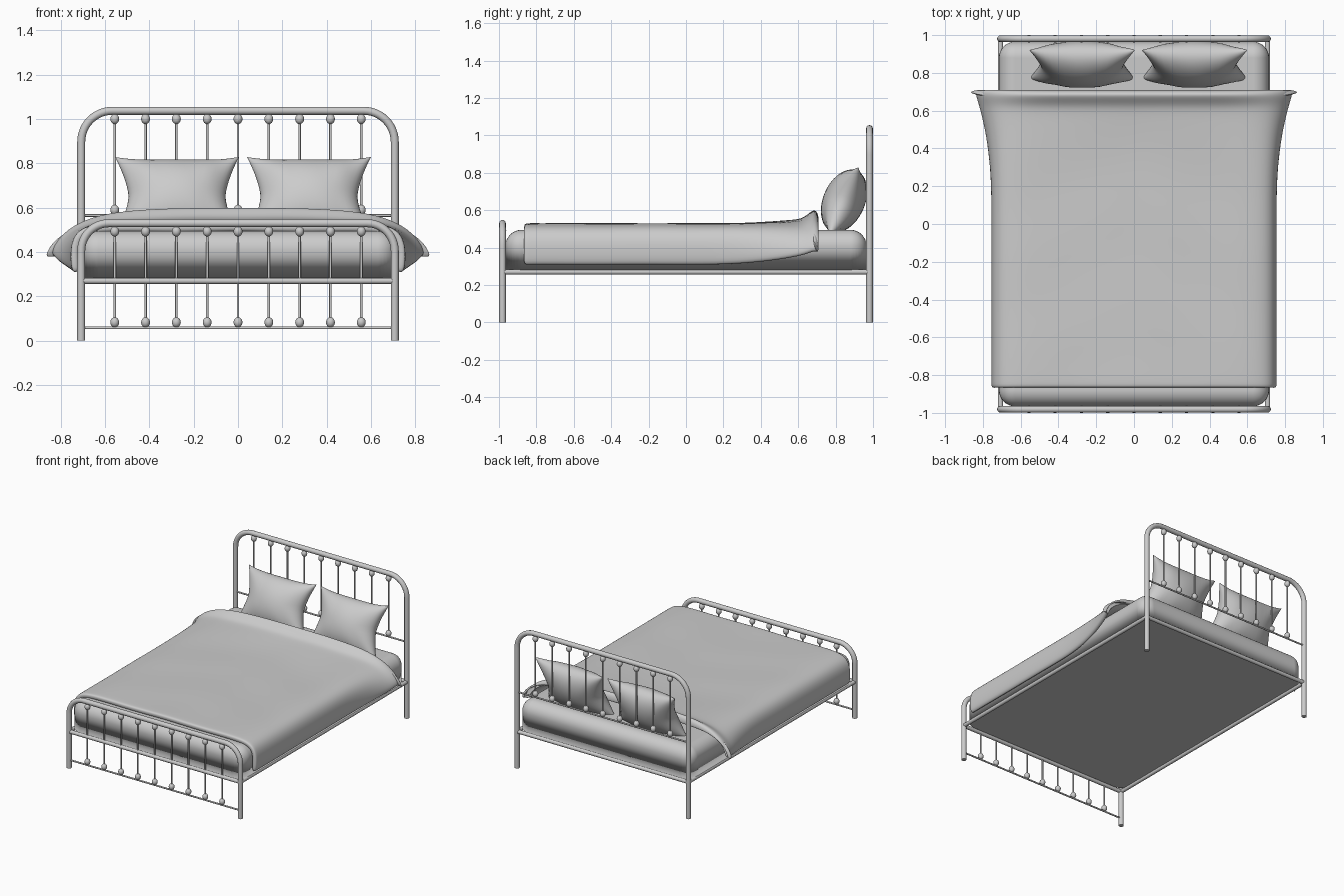
import bpy, bmesh, math
from mathutils import Vector, Matrix

if "Cube" in bpy.data.objects:
    bpy.data.objects.remove(bpy.data.objects["Cube"])

COL = bpy.context.scene.collection
LEG_X, END_Y = 0.707, 0.981


def add_mesh(name, bm):
    bmesh.ops.recalc_face_normals(bm, faces=bm.faces)
    for f in bm.faces:
        f.smooth = True
    me = bpy.data.meshes.new(name)
    bm.to_mesh(me)
    bm.free()
    ob = bpy.data.objects.new(name, me)
    COL.objects.link(ob)
    return ob


def tube(name, pts, r):
    cu = bpy.data.curves.new(name, 'CURVE')
    cu.dimensions = '3D'
    cu.bevel_depth = r
    cu.bevel_resolution = 4
    cu.use_fill_caps = True
    sp = cu.splines.new('POLY')
    sp.points.add(len(pts) - 1)
    for p, co in zip(sp.points, pts):
        p.co = (*co, 1)
    ob = bpy.data.objects.new(name, cu)
    COL.objects.link(ob)
    return ob


def knob(name, x, y, z):
    bm = bmesh.new()
    bmesh.ops.create_uvsphere(bm, u_segments=16, v_segments=10, radius=0.02)
    bmesh.ops.scale(bm, vec=(1, 1, 1.15), verts=bm.verts)
    ob = add_mesh(name, bm)
    ob.location = (x, y, z)


def bed_end(name, y, top, corner, bar_z, knob_low, knob_high):
    # arched tube forming both legs and the top rail
    cz = top - corner
    arc = []
    for i in range(13):
        a = math.pi / 2 * i / 12
        arc.append((LEG_X - corner + corner * math.cos(a), y, cz + corner * math.sin(a)))
    half = [(LEG_X, y, 0)] + arc
    tube(name + "_arch", half + [(-x, yy, z) for x, yy, z in reversed(half)], 0.018)
    # lower crossbar, spindles and knobs
    tube(name + "_crossbar", [(-LEG_X, y, bar_z), (LEG_X, y, bar_z)], 0.006)
    for i in range(9):
        x = (i - 4) * 0.139
        tube(f"{name}_spindle_{i}", [(x, y, bar_z), (x, y, top)], 0.0055)
        knob(f"{name}_knob_low_{i}", x, y, knob_low)
        knob(f"{name}_knob_high_{i}", x, y, knob_high)
    # frame rail under the mattress
    tube(name + "_rail", [(-LEG_X, y, 0.27), (LEG_X, y, 0.27)], 0.014)


bed_end("headboard", END_Y, 1.037, 0.14, 0.565, 0.59, 1.0)
bed_end("footboard", -END_Y, 0.53, 0.125, 0.058, 0.083, 0.493)
for s in (-1, 1):
    tube("side_rail", [(s * LEG_X, -END_Y, 0.27), (s * LEG_X, END_Y, 0.27)], 0.014)

# mattress: box with soft top and upright edges, flat underside
bm = bmesh.new()
bmesh.ops.create_cube(bm, size=1)
bmesh.ops.scale(bm, vec=(1.43, 1.93, 0.22), verts=bm.verts)
bmesh.ops.translate(bm, vec=(0, 0, 0.385), verts=bm.verts)
edges = [e for e in bm.edges if max(v.co.z for v in e.verts) > 0.4]
bmesh.ops.bevel(bm, geom=edges, offset=0.085, segments=8, profile=0.5, affect='EDGES')
mattress = add_mesh("mattress", bm)
mattress.data.shade_smooth()
mod = mattress.modifiers.new("normals", 'WEIGHTED_NORMAL')

# blanket: cross-section blends from a hanging drape to a flared fold at the head
DRAPE = [(0, .53), (.15, .53), (.3, .53), (.45, .53), (.57, .529), (.66, .523), (.72, .50),
         (.751, .45), (.757, .38), (.75, .305)]
FLARE = [(0, .558), (.15, .557), (.3, .556), (.45, .552), (.57, .545), (.66, .53), (.735, .505),
         (.795, .465), (.832, .42), (.842, .375)]
ROWS = [(-.868, -.004), (-.845, 0)] + [(-.75 + .1 * i, 0) for i in range(13)] + [
    (.52, 0), (.58, 0), (.625, .004), (.66, .03), (.685, .046), (.703, .03), (.71, 0), (.706, -.02)]
bm = bmesh.new()
grid = []
for y, lift in ROWS:
    f = min(max((y - 0.1) / 0.58, 0), 1)
    f = f ** 2.2
    half = []
    for (ax, az), (bx, bz) in zip(DRAPE, FLARE):
        x = ax + (bx - ax) * f
        top = max(0, 1 - max(0, x - 0.5) / 0.34)
        ripple = 0.003 * math.sin(9 * x + 5 * y) * math.cos(7 * y - 3 * x) * top
        half.append((x, az + (bz - az) * f + lift * (0.2 + 0.8 * top) + ripple))
    section = [(-x, z) for x, z in reversed(half[1:])] + half
    grid.append([bm.verts.new((x, y, z)) for x, z in section])
for a, b in zip(grid, grid[1:]):
    for i in range(len(a) - 1):
        bm.faces.new((a[i], a[i + 1], b[i + 1], b[i]))
bmesh.ops.recalc_face_normals(bm, faces=bm.faces)
mid = min(bm.faces, key=lambda f: f.calc_center_median().xy.length)
up = mid.normal.z > 0
blanket = add_mesh("blanket", bm)
mod = blanket.modifiers.new("thickness", 'SOLIDIFY')
mod.thickness = 0.035
mod.offset = -1 if up else 1
mod = blanket.modifiers.new("soften", 'SUBSURF')
mod.levels = mod.render_levels = 2


# pillows: two bulging sheets joined at the seam, with drawn-out corners
def pillow(name, x):
    n, w, h, t = 24, 0.28, 0.195, 0.112
    bm = bmesh.new()
    for side in (-1, 1):
        rows = []
        for j in range(n + 1):
            v = math.sin(math.pi / 2 * (2 * j / n - 1))
            row = []
            for i in range(n + 1):
                u = math.sin(math.pi / 2 * (2 * i / n - 1))
                px = w * u * (1 - 0.22 * (1 - abs(v) ** 1.5))
                py = h * v * (1 - 0.10 * (1 - u ** 4))
                bulge = max(0, (1 - u * u) * (1 - v * v)) ** 0.5
                pucker = 1 + 0.08 * math.sin(11 * u + 3 * v) * abs(u * v)
                row.append(bm.verts.new((px, py, side * t * bulge * pucker)))
            rows.append(row)
        for a, b in zip(rows, rows[1:]):
            for i in range(n):
                bm.faces.new((a[i], a[i + 1], b[i + 1], b[i]))
    bmesh.ops.remove_doubles(bm, verts=bm.verts, dist=0.0005)
    ob = add_mesh(name, bm)
    ob.location = (x, 0.845, 0.65)
    ob.rotation_euler = (math.radians(67), 0, 0)


pillow("pillow_left", -0.275)
pillow("pillow_right", 0.32)
